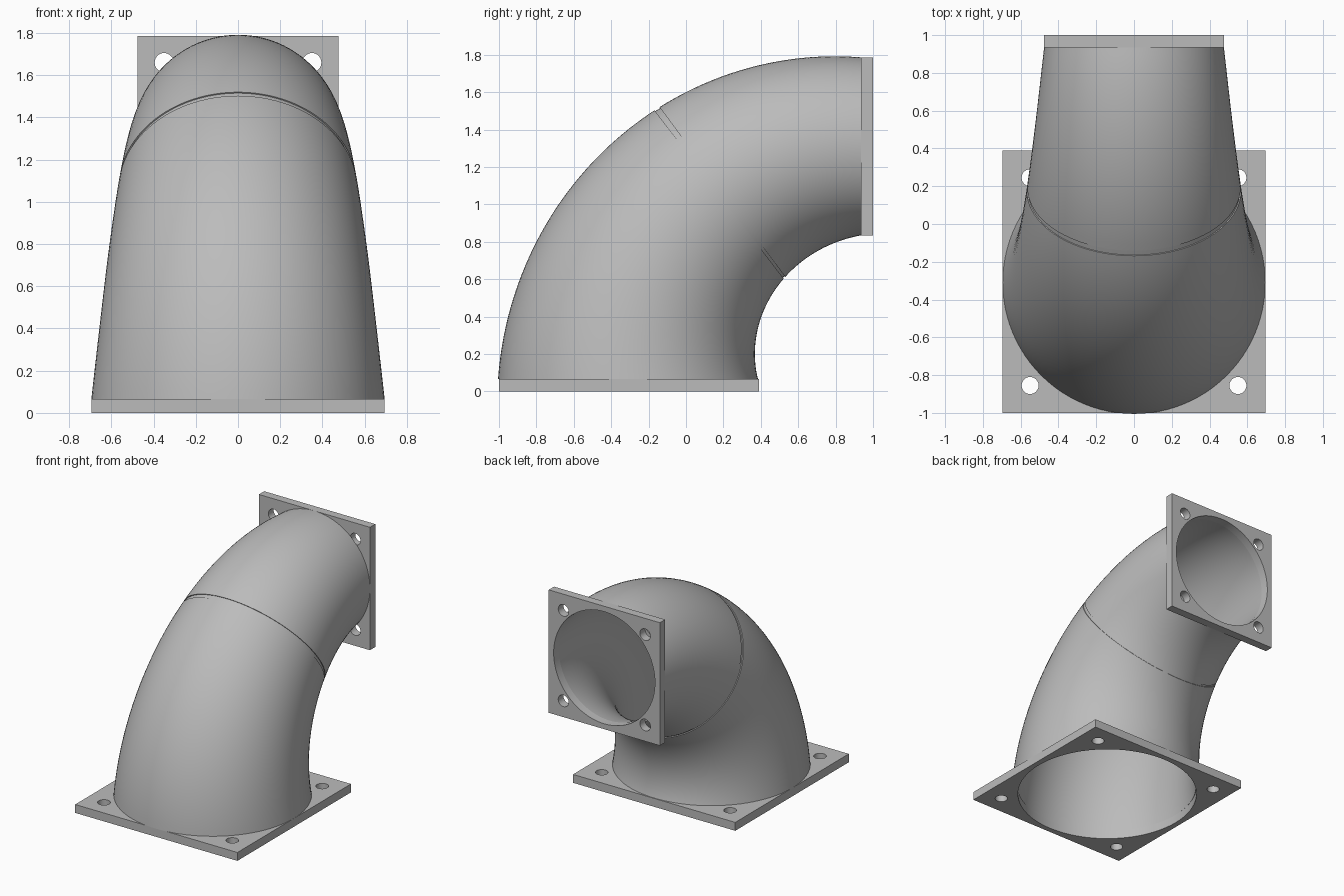
import bpy, bmesh
from math import sin, cos, pi, radians

cube = bpy.data.objects.get("Cube")
if cube:
    bpy.data.objects.remove(cube, do_unlink=True)

grey = bpy.data.materials.new("plain grey")
grey.use_nodes = True
colour = (0.5, 0.5, 0.5, 1)
grey.diffuse_color = colour
grey.node_tree.nodes["Principled BSDF"].inputs["Base Color"].default_value = colour

PLATE = 0.065                      # flange thickness
BEND_Y, BEND_Z = 0.935, PLATE      # centre of the quarter bend
BEND = 1.245                       # radius of the bend's centre line
R_BIG, R_SMALL = 0.695, 0.476      # outer duct radius at both ends
WALL = 0.042
SEGMENTS = 96


def finish(obj):
    obj.data.materials.clear()
    obj.data.materials.append(grey)
    bpy.ops.object.select_all(action="DESELECT")
    obj.select_set(True)
    bpy.context.view_layer.objects.active = obj
    bpy.ops.object.shade_smooth_by_angle(angle=radians(30))


def duct(name, start, end, steps, recess=0.0):
    """Tapered piece of the hollow bend between two angles in degrees."""
    bm = bmesh.new()

    def ring(angle, inset):
        t = radians(angle)
        r = R_BIG + (R_SMALL - R_BIG) * angle / 90 - inset
        verts = []
        for i in range(SEGMENTS):
            a = 2 * pi * i / SEGMENTS
            reach = BEND + r * cos(a)
            verts.append(bm.verts.new((r * sin(a), BEND_Y - reach * cos(t),
                                       BEND_Z + reach * sin(t))))
        return verts

    angles = [start + (end - start) * i / steps for i in range(steps + 1)]
    rings = [ring(a, recess) for a in angles]
    rings += [ring(a, WALL) for a in reversed(angles)]
    for k, one in enumerate(rings):
        two = rings[(k + 1) % len(rings)]
        for i in range(SEGMENTS):
            j = (i + 1) % SEGMENTS
            bm.faces.new((one[i], one[j], two[j], two[i]))
    bmesh.ops.recalc_face_normals(bm, faces=bm.faces)
    mesh = bpy.data.meshes.new(name)
    bm.to_mesh(mesh)
    bm.free()
    obj = bpy.data.objects.new(name, mesh)
    bpy.context.collection.objects.link(obj)
    finish(obj)


def flange(name, half, bore, bolt, location, tilt):
    """Square plate with a round bore and four bolt holes."""
    curve = bpy.data.curves.new(name + "_outline", "CURVE")
    curve.dimensions = "2D"
    curve.fill_mode = "BOTH"
    curve.extrude = PLATE / 2

    def outline(points):
        spline = curve.splines.new("POLY")
        spline.points.add(len(points) - 1)
        for p, (x, y) in zip(spline.points, points):
            p.co = (x, y, 0, 1)
        spline.use_cyclic_u = True

    def circle(x, y, r, n):
        outline([(x + r * cos(2 * pi * i / n), y + r * sin(2 * pi * i / n))
                 for i in range(n)])

    outline([(-half, -half), (half, -half), (half, half), (-half, half)])
    circle(0, 0, bore, SEGMENTS)
    for sx in (-1, 1):
        for sy in (-1, 1):
            circle(sx * bolt, sy * bolt, 0.045, 32)

    # Turn the filled outline into a clean mesh
    helper = bpy.data.objects.new(name + "_helper", curve)
    bpy.context.collection.objects.link(helper)
    graph = bpy.context.evaluated_depsgraph_get()
    mesh = bpy.data.meshes.new_from_object(helper.evaluated_get(graph))
    bpy.data.objects.remove(helper, do_unlink=True)
    bm = bmesh.new()
    bm.from_mesh(mesh)
    bmesh.ops.remove_doubles(bm, verts=bm.verts, dist=0.0001)
    bmesh.ops.recalc_face_normals(bm, faces=bm.faces)
    bm.to_mesh(mesh)
    bm.free()
    obj = bpy.data.objects.new(name, mesh)
    bpy.context.collection.objects.link(obj)
    obj.location = location
    obj.rotation_euler.x = tilt
    finish(obj)


# Hollow bend in two lengths with a shallow seam between them
duct("lower_bend", 0, 52.5, 40)
duct("bend_seam", 52.5, 53.5, 1, recess=0.006)
duct("upper_bend", 53.5, 90, 28)

# Mounting flanges at both ends
flange("base_flange", R_BIG, R_BIG - WALL, 0.55,
       (0, BEND_Y - BEND + 0.005, PLATE / 2), 0)
flange("outlet_flange", R_SMALL, R_SMALL - WALL, 0.35,
       (0, 1 - PLATE / 2, BEND_Z + BEND), pi / 2)
